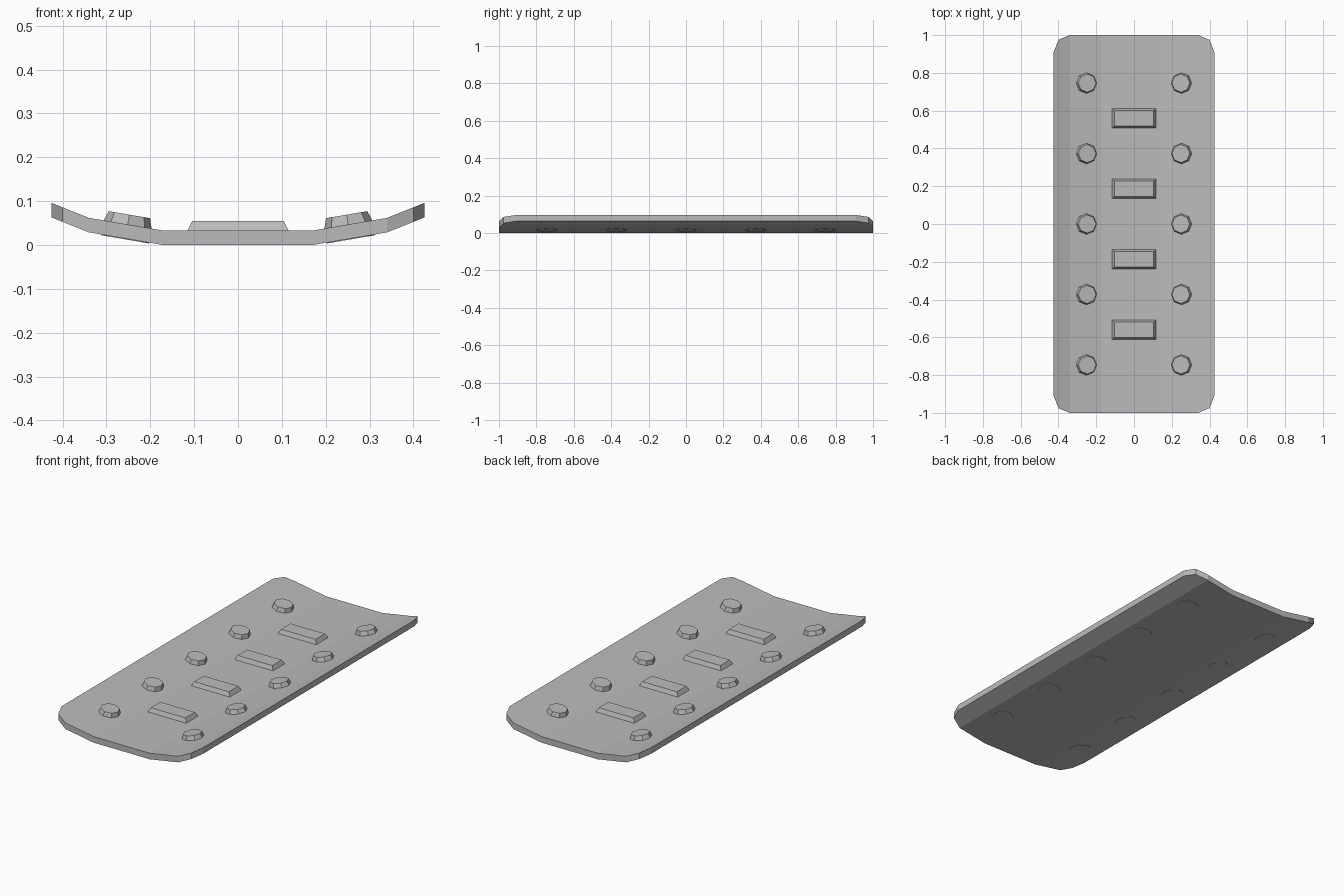
import bpy, bmesh, math
from mathutils import Matrix

cube = bpy.data.objects.get("Cube")
if cube:
    bpy.data.objects.remove(cube, do_unlink=True)

GREY = (0.5, 0.5, 0.5, 1)
grey = bpy.data.materials.new("light grey")
grey.use_nodes = True
grey.diffuse_color = GREY
grey.node_tree.nodes["Principled BSDF"].inputs["Base Color"].default_value = GREY

THICK = 0.033
SLOPE = math.atan2(0.029, 0.17)


def finish(bm, name):
    bmesh.ops.recalc_face_normals(bm, faces=bm.faces)
    mesh = bpy.data.meshes.new(name)
    bm.to_mesh(mesh)
    bm.free()
    mesh.materials.append(grey)
    obj = bpy.data.objects.new(name, mesh)
    bpy.context.collection.objects.link(obj)
    return obj


def loft(name, rings):
    """Closed solid through a stack of equal-sized rings."""
    bm = bmesh.new()
    loops = [[bm.verts.new(p) for p in ring] for ring in rings]
    n = len(loops[0])
    for a, b in zip(loops, loops[1:]):
        for i in range(n):
            j = (i + 1) % n
            bm.faces.new((a[i], a[j], b[j], b[i]))
    bm.faces.new(loops[0])
    bm.faces.new(loops[-1])
    return finish(bm, name)


# Curved plate with clipped corners: (x, underside z, half length)
half = [(0.17, 0, 1), (0.34, 0.029, 1), (0.40, 0.053, 0.975), (0.425, 0.063, 0.91)]
columns = [(-x, z, y) for x, z, y in reversed(half)] + half
loft("curved_plate", [
    [(x, -y, z), (x, y, z), (x, y, z + THICK), (x, -y, z + THICK)]
    for x, z, y in columns])

# Raised blocks along the middle
for i in range(4):
    y = (i - 1.5) * 0.373
    rings = []
    for z, w, d in ((0.03, 0.117, 0.052), (0.055, 0.104, 0.041)):
        rings.append([(-w, y - d, z), (w, y - d, z), (w, y + d, z), (-w, y + d, z)])
    loft(f"centre_block_{i + 1}", rings)

# Eight-sided studs, tilted to follow the plate and just showing below it
for side, sign in (("left", 1), ("right", -1)):
    for i in range(5):
        rings = [[(r * math.cos(k * math.pi / 4), r * math.sin(k * math.pi / 4), h)
                  for k in range(8)]
                 for h, r in ((-0.002, 0.055), (THICK, 0.055), (0.055, 0.048))]
        stud = loft(f"{side}_stud_{i + 1}", rings)
        place = Matrix.Translation((sign * 0.257, (i - 2) * 0.373, 0.015))
        stud.data.transform(place @ Matrix.Rotation(-sign * SLOPE, 4, "Y"))
